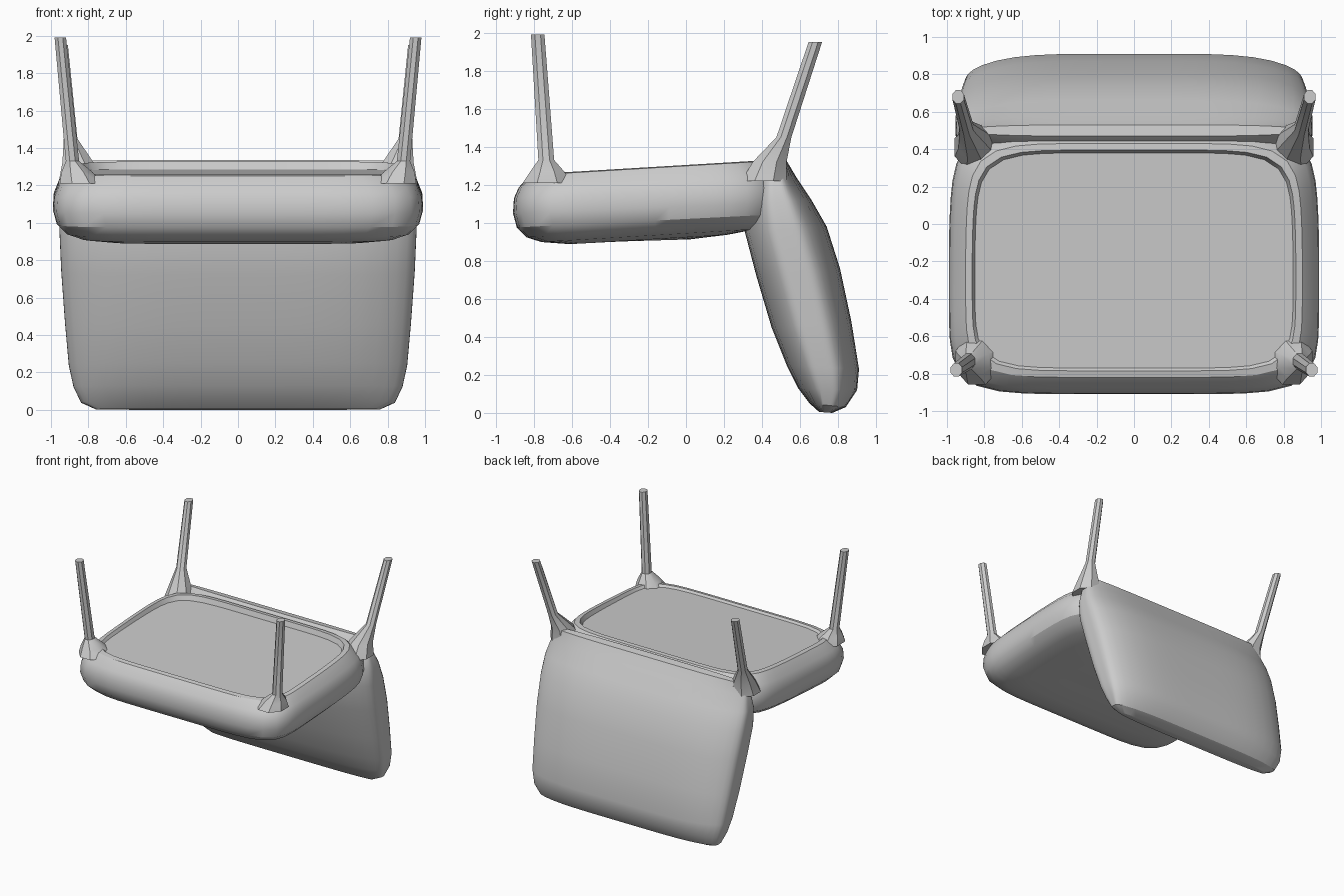
import bpy, bmesh
from math import cos, sin, pi
from mathutils import Vector

if "Cube" in bpy.data.objects:
    bpy.data.objects.remove(bpy.data.objects["Cube"])


def squircle(n, p):
    """Unit rounded-square outline."""
    pts = []
    for i in range(n):
        a = 2 * pi * (i + 0.5) / n
        # start from square-spaced angles so corners get enough points
        c, s = cos(a), sin(a)
        r = (abs(c) ** p + abs(s) ** p) ** (-1 / p)
        pts.append((c * r, s * r))
    return pts


def loft(name, rings, mirror=False, angle=30):
    """Skin a list of equal-length closed rings and cap both ends."""
    bm = bmesh.new()
    vr = [[bm.verts.new(p) for p in ring] for ring in rings]
    n = len(vr[0])
    for a, b in zip(vr, vr[1:]):
        for i in range(n):
            j = (i + 1) % n
            bm.faces.new((a[i], a[j], b[j], b[i]))
    bm.faces.new(vr[0][::-1])
    bm.faces.new(vr[-1])
    bmesh.ops.recalc_face_normals(bm, faces=bm.faces)
    me = bpy.data.meshes.new(name)
    bm.to_mesh(me)
    bm.free()
    ob = bpy.data.objects.new(name, me)
    bpy.context.collection.objects.link(ob)
    bpy.ops.object.select_all(action='DESELECT')
    ob.select_set(True)
    bpy.context.view_layer.objects.active = ob
    bpy.ops.object.shade_smooth_by_angle(angle=angle * pi / 180)
    if mirror:
        ob.modifiers.new("mirror", 'MIRROR')
    return ob


# Seat cushion: stacked rounded rectangles (inset, z, slope towards the back)
def seat_ring(inset, z, slope):
    pts = []
    for u, v in squircle(64, 6.5):
        x = u * (0.99 - inset)
        y = -0.195 + v * (0.715 - inset)
        if v > 0:                       # back end tapers into the backrest
            x *= 1 - 0.04 * v * v
        pts.append((x, y, z + slope * (y + 0.4)))
    return pts


seat_profile = [(0.50, 0.90, 0.03), (0.30, 0.90, 0.06), (0.15, 0.92, 0.06),
                (0.07, 0.95, 0.06), (0.02, 1.00, 0.05), (0.0, 1.07, 0.04),
                (0.005, 1.15, 0.04), (0.03, 1.21, 0.05), (0.09, 1.275, 0.06),
                (0.125, 1.28, 0.06), (0.14, 1.255, 0.04)]
loft("seat", [seat_ring(*s) for s in seat_profile])


# Backrest: leaning padded slab (front y, z, back y, z, half width)
def back_ring(yf, zf, yb, zb, hw):
    f, b = Vector((0, yf, zf)), Vector((0, yb, zb))
    mid, half = (f + b) / 2, (b - f) / 2
    pts = []
    for u, v in squircle(64, 4.5):
        # pad swells in the middle and thins towards the sides
        p = mid + half * v * (1 - 0.28 * abs(u) ** 5)
        pts.append((u * hw, p.y, p.z))
    return pts


back_profile = [(0.70, 0.005, 0.77, 0.00, 0.76), (0.65, 0.05, 0.84, 0.03, 0.84),
                (0.59, 0.13, 0.90, 0.12, 0.88), (0.53, 0.25, 0.91, 0.23, 0.905),
                (0.45, 0.45, 0.87, 0.48, 0.925), (0.37, 0.72, 0.81, 0.76, 0.945),
                (0.31, 0.95, 0.74, 0.98, 0.955), (0.32, 1.10, 0.66, 1.12, 0.95),
                (0.36, 1.22, 0.58, 1.24, 0.92), (0.47, 1.335, 0.53, 1.325, 0.87)]
loft("backrest", [back_ring(*s) for s in back_profile])


# Legs: stations (x, y, z, half width x, half depth y), flared where they meet the seat
def leg(name, stations):
    rings = [[(x + u * hx, y + v * hy, z) for u, v in squircle(8, 3.5)]
             for x, y, z, hx, hy in stations]
    loft(name, rings, mirror=True)


leg("front_legs", [(0.84, -0.73, 1.21, 0.115, 0.13), (0.86, -0.73, 1.27, 0.085, 0.09),
                   (0.885, -0.735, 1.33, 0.036, 0.042), (0.95, -0.78, 1.99, 0.031, 0.036)])
leg("back_legs", [(0.85, 0.41, 1.22, 0.11, 0.12), (0.855, 0.44, 1.32, 0.085, 0.09),
                  (0.895, 0.515, 1.45, 0.037, 0.04), (0.94, 0.68, 1.95, 0.031, 0.036)])
